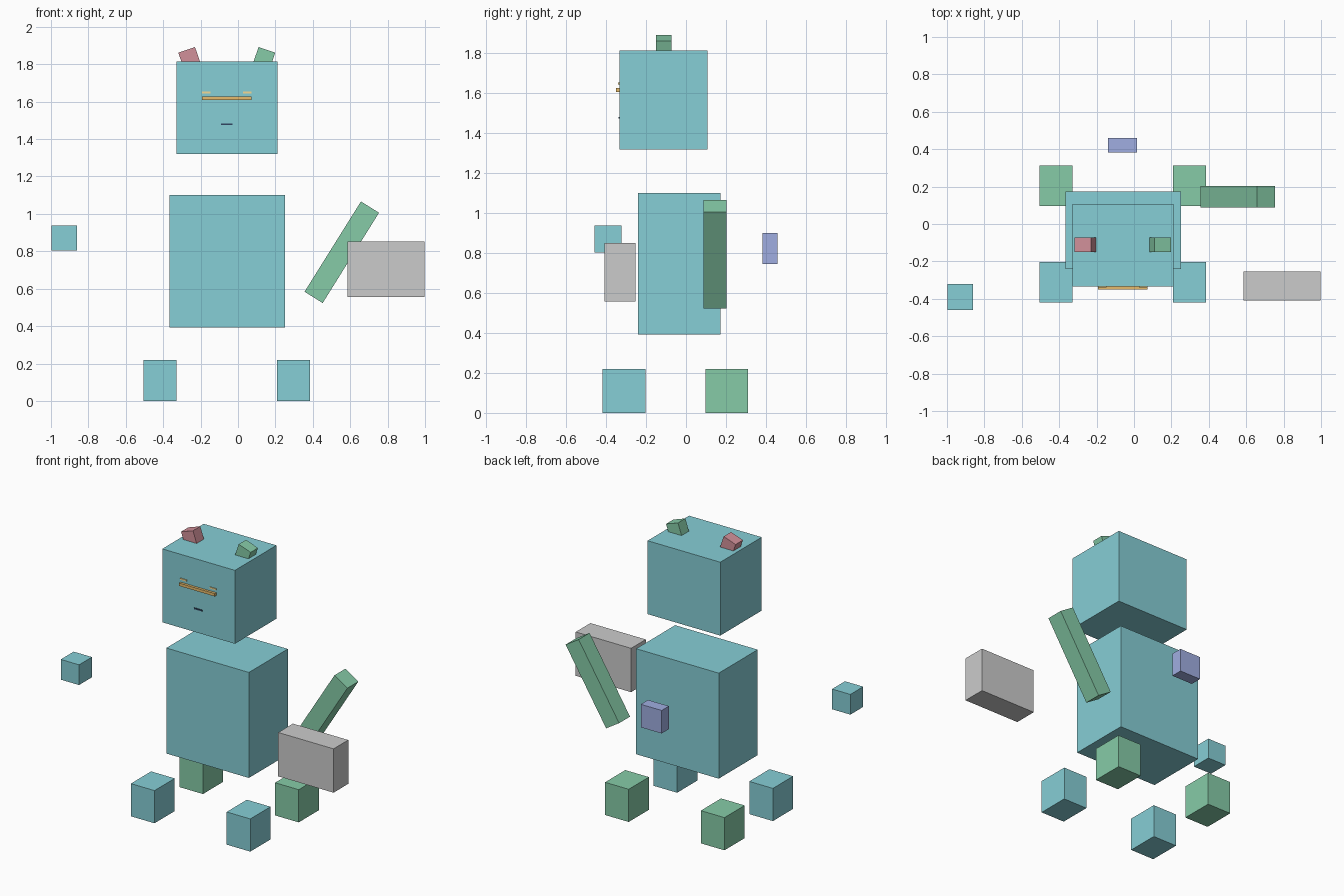
import bpy
import math

if "Cube" in bpy.data.objects:
    bpy.data.objects.remove(bpy.data.objects["Cube"])

CX = -0.06  # symmetry line of the body


def material(name, rgb):
    m = bpy.data.materials.new(name)
    m.diffuse_color = (*rgb, 1)
    m.use_nodes = True
    m.node_tree.nodes["Principled BSDF"].inputs["Base Color"].default_value = m.diffuse_color
    return m


teal = material("teal", (0.24, 0.62, 0.67))
green = material("green", (0.24, 0.60, 0.39))
pink = material("pink", (0.64, 0.28, 0.32))
blue = material("blue", (0.35, 0.42, 0.75))
orange = material("orange", (0.80, 0.50, 0.15))
yellow = material("yellow", (0.90, 0.70, 0.30))
dark = material("dark", (0.03, 0.06, 0.12))


def block(name, center, size, mat=None, tilt=0):
    """Box by centre and size, tilted in degrees about y."""
    bpy.ops.mesh.primitive_cube_add(size=1, location=center)
    ob = bpy.context.object
    ob.name = name
    ob.scale = size
    ob.rotation_euler.y = math.radians(tilt)
    if mat:
        ob.data.materials.append(mat)
    return ob


def span(name, x, y, z, mat=None):
    """Box by its extents along each axis."""
    ext = (x, y, z)
    return block(name, [(a + b) / 2 for a, b in ext], [b - a for a, b in ext], mat)


# Torso and head
span("torso", (-0.365, 0.25), (-0.241, 0.173), (0.392, 1.102), teal)
span("head", (-0.33, 0.211), (-0.334, 0.107), (1.32, 1.814), teal)

# Ears, feet and eye marks on both sides
for side, label, ear_mat in ((-1, "left", pink), (1, "right", green)):
    t, h = math.radians(19), 0.11
    block(label + "_ear",
          (CX + side * (0.2145 - h / 2 * math.sin(t)), -0.111, 1.877 - h / 2 * math.cos(t)),
          (0.094, 0.078, h), ear_mat, side * 19)
    block(label + "_front_foot", (CX + side * 0.3565, -0.311, 0.11), (0.176, 0.215, 0.22), teal)
    block(label + "_back_foot", (CX + side * 0.3565, 0.204, 0.11), (0.176, 0.215, 0.22), green)
    block(label + "_eye", (CX + side * 0.11, -0.335, 1.65), (0.046, 0.01, 0.01), yellow)

# Face
span("brow_bar", (-0.193, 0.072), (-0.351, -0.334), (1.608, 1.627), orange)
span("mouth", (-0.092, -0.03), (-0.339, -0.331), (1.474, 1.483), dark)

# Hand, arm, held box and tail
span("left_hand", (-0.998, -0.862), (-0.459, -0.322), (0.803, 0.939), teal)
block("right_arm", (0.555, 0.145, 0.795), (0.114, 0.116, 0.569), green, 32)
span("held_box", (0.586, 0.998), (-0.409, -0.253), (0.557, 0.852))
span("tail", (-0.14, 0.015), (0.382, 0.459), (0.745, 0.9), blue)
